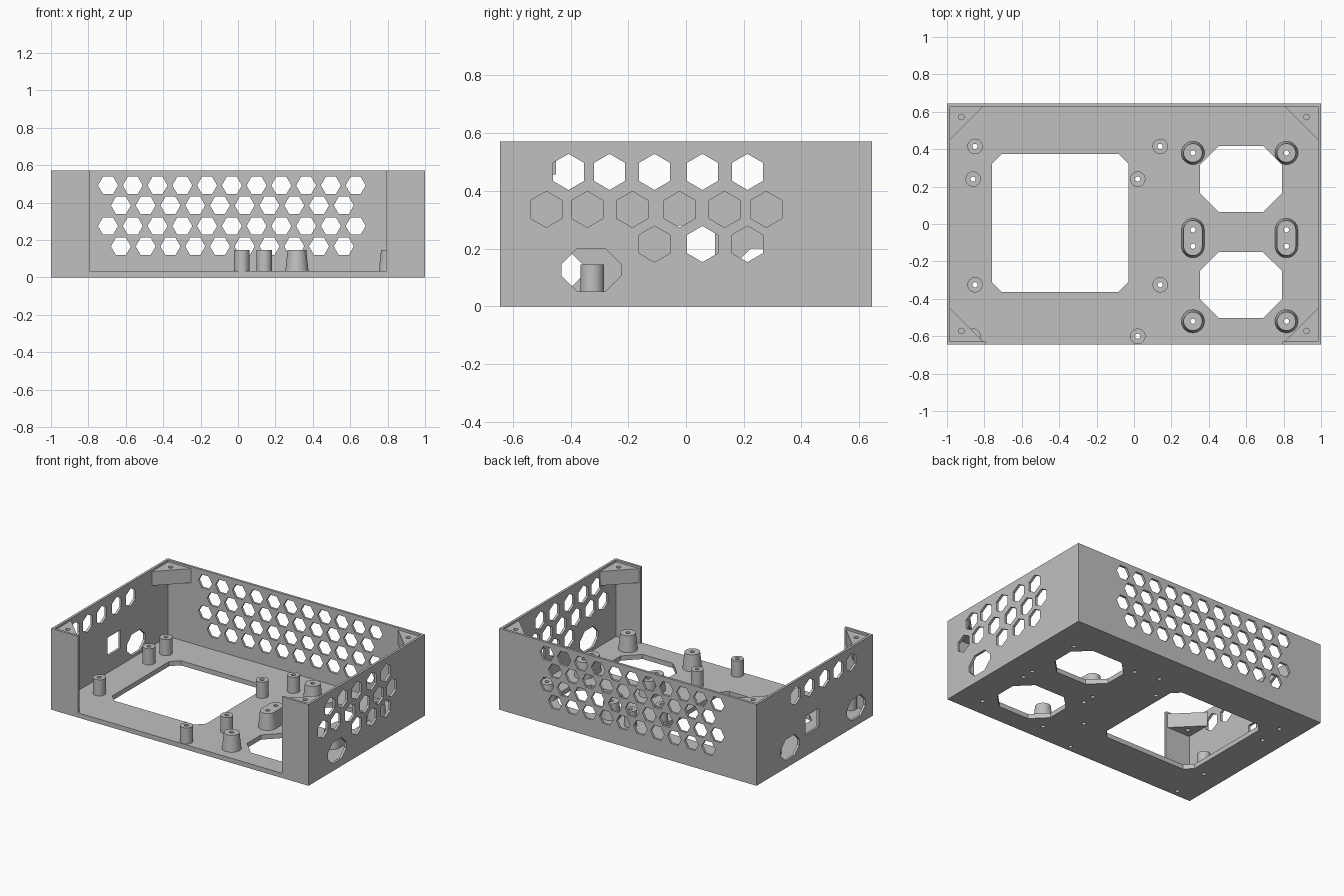
import bpy, bmesh, math
from mathutils import Vector

if "Cube" in bpy.data.objects:
    bpy.data.objects.remove(bpy.data.objects["Cube"])

mat = bpy.data.materials.new("light_grey_plastic")
mat.diffuse_color = (0.53, 0.53, 0.53, 1)
mat.use_nodes = True
mat.node_tree.nodes["Principled BSDF"].inputs["Base Color"].default_value = mat.diffuse_color

W, D, H, T, FLOOR = 1.0, 0.645, 0.571, 0.017, 0.033


def ngon(x, y, r, n, phase=0.0):
    return [(x + r * math.cos(phase + 2 * math.pi * i / n),
             y + r * math.sin(phase + 2 * math.pi * i / n)) for i in range(n)]


def rect(x0, x1, y0, y1, c=0.0):
    """Rectangle, with chamfered corners when c > 0."""
    if c == 0:
        return [(x0, y0), (x1, y0), (x1, y1), (x0, y1)]
    return [(x0 + c, y0), (x1 - c, y0), (x1, y0 + c), (x1, y1 - c),
            (x1 - c, y1), (x0 + c, y1), (x0, y1 - c), (x0, y0 + c)]


def panel(name, outline, holes, w0, w1, axes="xyz", reshape=None):
    """Extrude a filled outline with holes from w0 to w1; axes maps (u, v, w)."""
    cu = bpy.data.curves.new(name + "_profile", 'CURVE')
    cu.dimensions, cu.fill_mode, cu.extrude = '2D', 'BOTH', (w1 - w0) / 2
    for loop in [outline] + holes:
        sp = cu.splines.new('POLY')
        sp.points.add(len(loop) - 1)
        for p, (u, v) in zip(sp.points, loop):
            p.co = (u, v, 0, 1)
        sp.use_cyclic_u = True
    tmp = bpy.data.objects.new(name + "_profile", cu)
    bpy.context.collection.objects.link(tmp)
    deps = bpy.context.evaluated_depsgraph_get()
    me = bpy.data.meshes.new_from_object(tmp.evaluated_get(deps))
    bpy.data.objects.remove(tmp)
    bpy.data.curves.remove(cu)
    bm = bmesh.new()
    bm.from_mesh(me)
    bmesh.ops.remove_doubles(bm, verts=bm.verts, dist=1e-5)
    for v in bm.verts:
        if reshape:
            reshape(v)
        uvw = (v.co.x, v.co.y, v.co.z + (w0 + w1) / 2)
        v.co = Vector([uvw["xyz".index(a)] for a in axes])
    bmesh.ops.recalc_face_normals(bm, faces=bm.faces)
    bm.to_mesh(me)
    bm.free()
    me.name = name
    me.materials.clear()
    me.materials.append(mat)
    me.shade_smooth()
    me.set_sharp_from_angle(angle=math.radians(30))
    ob = bpy.data.objects.new(name, me)
    bpy.context.collection.objects.link(ob)
    return ob


def boss(name, x, y, half, r_top, r_base, z1=0.146):
    """Round or slot-shaped screw post, flared towards its base."""
    n = 16
    out = [(x + r_top * math.cos(a), y + half + r_top * math.sin(a))
           for a in [math.pi * i / n for i in range(n + 1)]]
    out += [(x + r_top * math.cos(a), y - half + r_top * math.sin(a))
            for a in [math.pi + math.pi * i / n for i in range(n + 1)]]
    if half == 0:
        out = ngon(x, y, r_top, 32)

    def flare(v):
        c = Vector((x, y + max(-half, min(half, v.co.y - y)), v.co.z))
        d = v.co - c
        if v.co.z < 0 and d.length > 0.9 * r_top:
            v.co = c + d * (r_base / r_top)
    holes = [ngon(x, y + s * half, 0.014, 16) for s in ((1, -1) if half else (0,))]
    panel(name, out, holes, FLOOR, z1, reshape=flare)
    return holes


# Screw posts: straight board standoffs, flared posts and slotted posts
screw_holes = []
standoffs = [(-0.85, 0.415), (0.14, 0.415), (-0.85, -0.325), (0.14, -0.325),
             (-0.86, 0.24), (0.02, 0.24), (-0.86, -0.6), (0.02, -0.6)]
for i, (x, y) in enumerate(standoffs):
    screw_holes += boss(f"standoff_{i + 1}", x, y, 0, 0.041, 0.041)
for x in (0.315, 0.815):
    side = "left" if x < 0.5 else "right"
    screw_holes += boss(f"flared_post_back_{side}", x, 0.38, 0, 0.05, 0.062)
    screw_holes += boss(f"flared_post_front_{side}", x, -0.52, 0, 0.05, 0.062)
    screw_holes += boss(f"slotted_post_{side}", x, -0.075, 0.044, 0.05, 0.061)

# Floor with three chamfered openings
panel("floor", rect(-W + T, W - T, -D + T, D - T),
      [rect(-0.76, -0.03, -0.363, 0.375, 0.053),
       rect(0.353, 0.79, 0.064, 0.417, 0.1),
       rect(0.353, 0.79, -0.503, -0.15, 0.1)] + screw_holes, 0, FLOOR)

# Back wall with staggered honeycomb vents
vents = []
for row, z in enumerate((0.492, 0.385, 0.275, 0.166)):
    start, count = ((-0.695, 11), (-0.626, 10))[row % 2]
    vents += [ngon(start + 0.1324 * i, z, 0.0535, 6) for i in range(count)]
panel("back_wall", rect(-W + T, W - T, 0, H), vents, D - T, D, "xzy")

# Front wall: low sill between two corner returns
panel("front_wall", [(-W + T, 0), (W - T, 0), (W - T, H), (0.793, H), (0.793, FLOOR),
                     (-0.793, FLOOR), (-0.793, H), (-W + T, H)], [], -D, -D + T, "xzy")


# Side walls
def hex_row(z, ys):
    return [ngon(y, z, 0.0625, 6, math.pi / 2) for y in ys]


def port(y):
    return rect(y - 0.103, y + 0.103, 0.052, 0.2, 0.054)


top_row = hex_row(0.466, (-0.407, -0.265, -0.109, 0.057, 0.213))
right_holes = (top_row + hex_row(0.336, (-0.484, -0.342, -0.186, -0.022, 0.134, 0.278))
               + hex_row(0.216, (-0.109, 0.057, 0.213)) + [port(-0.328)])
left_holes = top_row + [port(0.273), port(-0.462), rect(-0.047, 0.1, 0.15, 0.28)]
# axes "zxy": x takes the extrusion, y and z take the profile
panel("right_wall", rect(-D, D, 0, H), right_holes, W - T, W, "zxy")
panel("left_wall", rect(-D, D, 0, H), left_holes, -W, -W + T, "zxy")

# Triangular lid tabs in the four upper corners
for sx, nx in ((-1, "left"), (1, "right")):
    for sy, ny in ((-1, "front"), (1, "back")):
        cx, cy = sx * (W - T), sy * (D - T)
        panel(f"lid_tab_{ny}_{nx}",
              [(cx, cy), (cx - sx * 0.178, cy), (cx, cy - sy * 0.178)],
              [ngon(sx * 0.923, sy * 0.572, 0.015, 16)], 0.457, 0.557)
